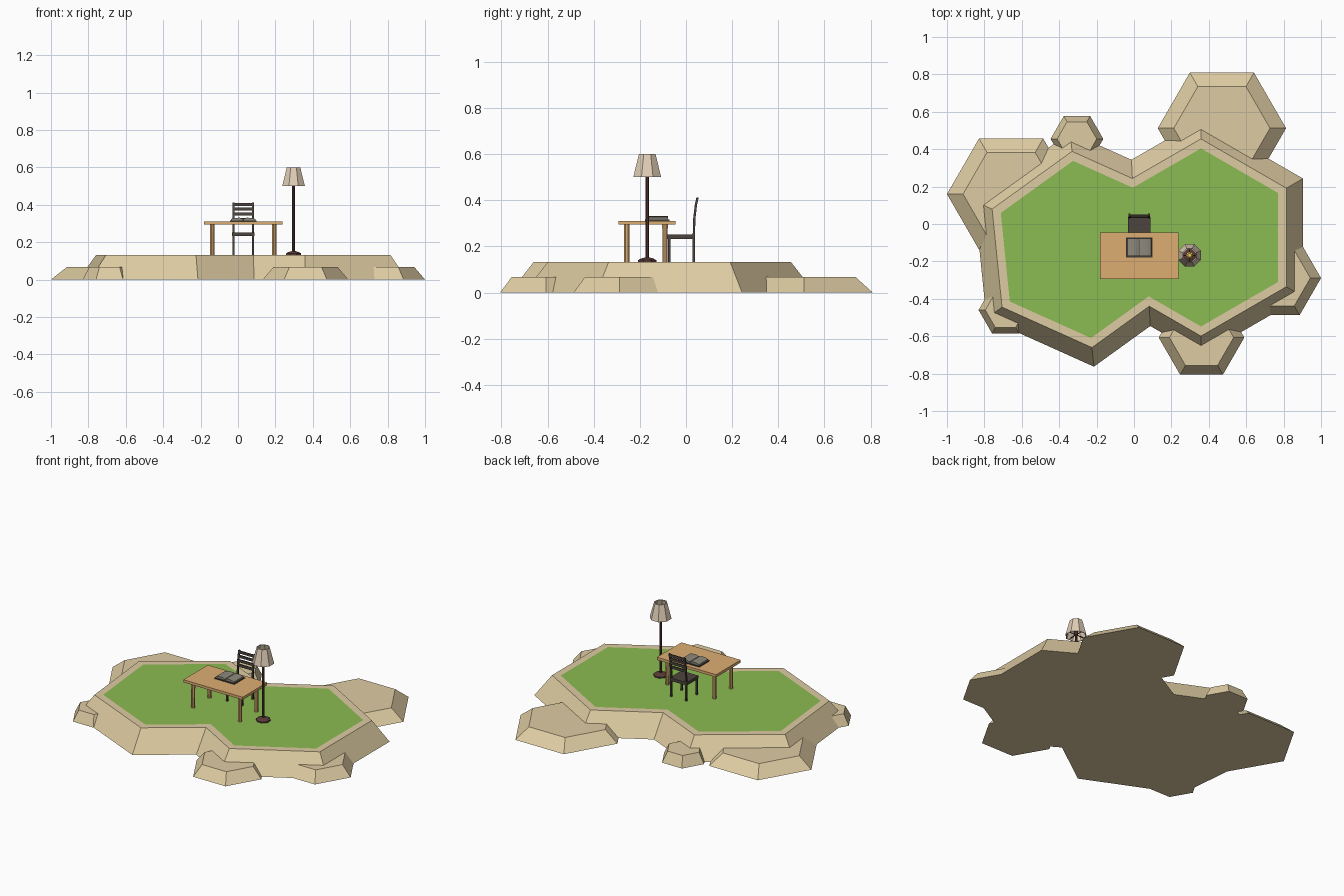
import bpy, bmesh, math
from mathutils import Vector
from mathutils.geometry import intersect_line_line

if "Cube" in bpy.data.objects:
    bpy.data.objects.remove(bpy.data.objects["Cube"])


def material(name, rgb):
    m = bpy.data.materials.new(name)
    m.diffuse_color = (*rgb, 1)
    m.use_nodes = True
    m.node_tree.nodes["Principled BSDF"].inputs["Base Color"].default_value = m.diffuse_color
    return m


SAND = material("sandstone", (.73, .60, .36))
GRASS = material("grass", (.26, .50, .085))
WOOD = material("wood", (.73, .42, .17))
DARK = material("dark_wood", (.075, .058, .048))
METAL = material("bronze", (.10, .045, .04))
SHADE = material("lampshade", (.75, .62, .47))
COVER = material("book_cover", (.05, .045, .04))
PAPER = material("paper", (.27, .25, .20))
GLOW = material("bulb", (.9, .6, .12))


def loft(name, rings, mat, bottom=True, top=True):
    """Skin a stack of rings with equal point counts, optionally capped."""
    bm = bmesh.new()
    vs = [[bm.verts.new(p) for p in r] for r in rings]
    n = len(rings[0])
    for a, b in zip(vs, vs[1:]):
        for i in range(n):
            j = (i + 1) % n
            bm.faces.new((a[i], a[j], b[j], b[i]))
    if bottom:
        bm.faces.new(vs[0][::-1])
    if top:
        bm.faces.new(vs[-1])
    if len(rings) > 1:
        bmesh.ops.recalc_face_normals(bm, faces=bm.faces)
    me = bpy.data.meshes.new(name)
    bm.to_mesh(me)
    bm.free()
    me.materials.append(mat)
    ob = bpy.data.objects.new(name, me)
    bpy.context.collection.objects.link(ob)
    return ob


def ring(x, y, z, r, n, turn=0):
    return [Vector((x + r * math.cos(math.radians(turn) + math.tau * i / n),
                    y + r * math.sin(math.radians(turn) + math.tau * i / n), z)) for i in range(n)]


def turned(name, x, y, profile, n, mat, turn=0, **caps):
    return loft(name, [ring(x, y, z, r, n, turn) for r, z in profile], mat, **caps)


def box(name, x0, x1, y0, y1, z0, z1, mat, lean=0):
    """Box whose top may be shifted in y."""
    rect = [(x0, y0), (x1, y0), (x1, y1), (x0, y1)]
    return loft(name, [[(x, y, z0) for x, y in rect], [(x, y + lean, z1) for x, y in rect]], mat)


# Island: outline of two overlapping hexagons
def outline(r, z):
    a = ring(.358, -.072, z, r, 6, -90)       # right hexagon, from its front corner
    b = ring(-.278, -.136, z, r, 6, 95.8)     # left hexagon, from its back corner
    back = intersect_line_line(a[3], a[4], b[0], b[5])[0]
    front = intersect_line_line(a[0], a[5], b[3], b[4])[0]
    return a[:4] + [back] + b[:4] + [front]


TOP = .132
loft("island", [outline(.63, 0), outline(.527, TOP), outline(.476, TOP)], SAND, top=False)
loft("grass", [outline(.476, TOP)], GRASS, bottom=False)

# Boulders around the shore
for i, (x, y, r) in enumerate([(.47, .512, .343), (-.657, .16, .343), (-.305, .455, .141),
                               (-.687, -.46, .144), (.771, -.289, .229), (.361, -.607, .229)]):
    turned(f"boulder_{i + 1}", x, y, [(r, 0), (r * .75, .067)], 6, SAND)

# Table
box("table_top", -.182, .238, -.293, -.045, .294, .311, WOOD)
for sx in (-1, 1):
    for sy in (-1, 1):
        turned("table_leg", .028 + sx * .166, -.174 + sy * .083,
               [(.012, TOP), (.013, .294)], 8, WOOD, 22.5)

# Chair, tucked under the table
CX = .028
box("chair_seat", CX - .06, CX + .06, -.08, .038, .233, .252, DARK)
for s in (-1, 1):
    x = CX + s * .053
    box("chair_front_leg", x - .005, x + .005, -.077, -.067, TOP, .235, DARK)
    box("chair_back_leg", x - .005, x + .005, .029, .039, TOP, .25, DARK)
    loft("chair_back_post", [[(x + dx, y + dy, z) for dx, dy in
                              ((-.005, -.005), (.005, -.005), (.005, .005), (-.005, .005))]
                             for y, z in ((.034, .25), (.036, .32), (.043, .38), (.05, .412))], DARK)
for y, z in ((.036, .322), (.039, .35), (.043, .376), (.048, .401)):
    box("chair_slat", CX - .058, CX + .058, y - .004, y + .004, z - .008, z + .008, DARK)

# Open book: cover and two curved page blocks
box("book_cover", -.043, .099, -.178, -.072, .311, .316, COVER)
for s in (-1, 1):
    prof = [(.002, .316), (.066, .316), (.064, .324), (.045, .329), (.02, .331), (.002, .324)]
    loft("book_pages", [[(.028 + s * px, y, z) for px, z in prof] for y in (-.172, -.078)], PAPER)

# Floor lamp
LX, LY = .297, -.168
turned("lamp_base", LX, LY, [(.043, TOP), (.043, .14), (.03, .147), (.01, .152)], 8, METAL, 22.5)
turned("lamp_pole", LX, LY, [(.008, .14), (.008, .51)], 8, METAL, 22.5)
turned("lamp_socket", LX, LY, [(.012, .505), (.012, .53)], 8, METAL, 22.5)
turned("lamp_bulb", LX, LY, [(.009, .53), (.02, .55), (.02, .563), (.01, .577)], 8, GLOW, 22.5)
box("shade_strut", LX - .055, LX + .055, LY - .002, LY + .002, .508, .512, METAL)
box("shade_strut", LX - .002, LX + .002, LY - .055, LY + .055, .508, .512, METAL)
turned("lamp_shade", LX, LY, [(.06, .501), (.065, .501), (.039, .6), (.034, .6), (.06, .501)],
       8, SHADE, 22.5, bottom=False, top=False)
